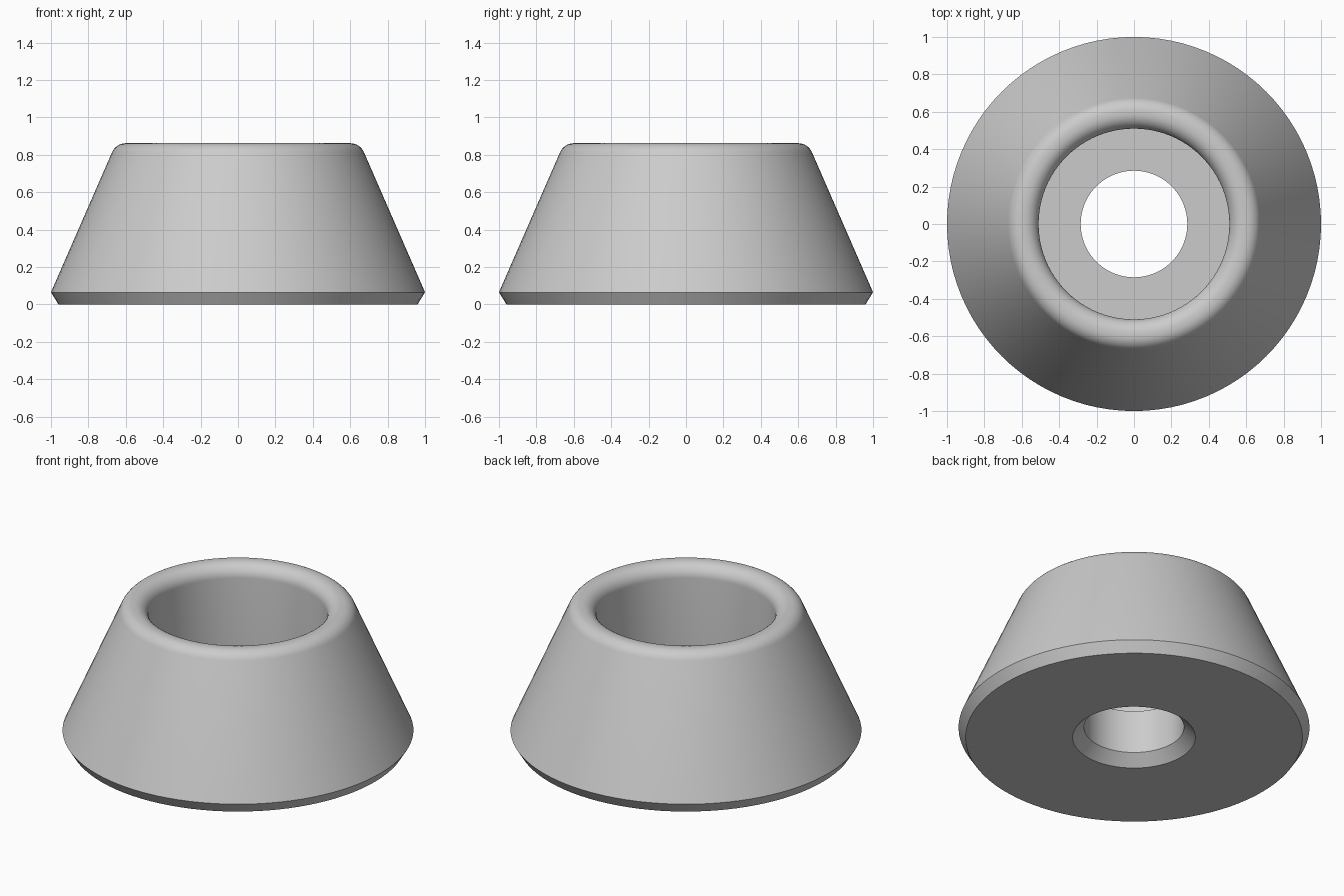
import bpy
import bmesh
import math

cube = bpy.data.objects.get("Cube")
if cube:
    bpy.data.objects.remove(cube, do_unlink=True)

SEGMENTS = 96


def make_material(name, rgb):
    mat = bpy.data.materials.new(name)
    mat.use_nodes = True
    color = (*rgb, 1.0)
    mat.diffuse_color = color
    mat.node_tree.nodes["Principled BSDF"].inputs["Base Color"].default_value = color
    return mat


def arc(center_r, center_z, radius, start, end, steps):
    """Profile points along an arc, angles in degrees."""
    points = []
    for i in range(steps + 1):
        a = math.radians(start + (end - start) * i / steps)
        points.append((center_r + radius * math.cos(a), center_z + radius * math.sin(a)))
    return points


def lathe(name, profile, mat):
    """Revolve a closed (radius, height) profile around z."""
    bm = bmesh.new()
    rings = []
    for i in range(SEGMENTS):
        a = 2 * math.pi * i / SEGMENTS
        rings.append([bm.verts.new((r * math.cos(a), r * math.sin(a), z)) for r, z in profile])
    count = len(profile)
    for i, ring in enumerate(rings):
        following = rings[(i + 1) % SEGMENTS]
        for j in range(count):
            k = (j + 1) % count
            bm.faces.new((ring[j], following[j], following[k], ring[k]))
    bmesh.ops.recalc_face_normals(bm, faces=bm.faces)
    mesh = bpy.data.meshes.new(name)
    bm.to_mesh(mesh)
    bm.free()
    mesh.materials.append(mat)
    obj = bpy.data.objects.new(name, mesh)
    bpy.context.collection.objects.link(obj)
    return obj


grey = make_material("light_grey", (0.6, 0.6, 0.6))

# Tapered body: chamfered base, rounded rim, wide bore with floor, through hole
profile = [(0.35, 0.0), (0.96, 0.0), (1.0, 0.065)]
profile += arc(0.6, 0.782, 0.08, 23.6, 90, 8)
profile += arc(0.59, 0.782, 0.08, 90, 180, 10)
profile += [(0.51, 0.336), (0.285, 0.336), (0.285, 0.065)]
foot = lathe("tapered_foot", profile, grey)

# Smooth round surfaces, crisp edges
bpy.ops.object.select_all(action="DESELECT")
foot.select_set(True)
bpy.context.view_layer.objects.active = foot
bpy.ops.object.shade_smooth_by_angle(angle=math.radians(28))
